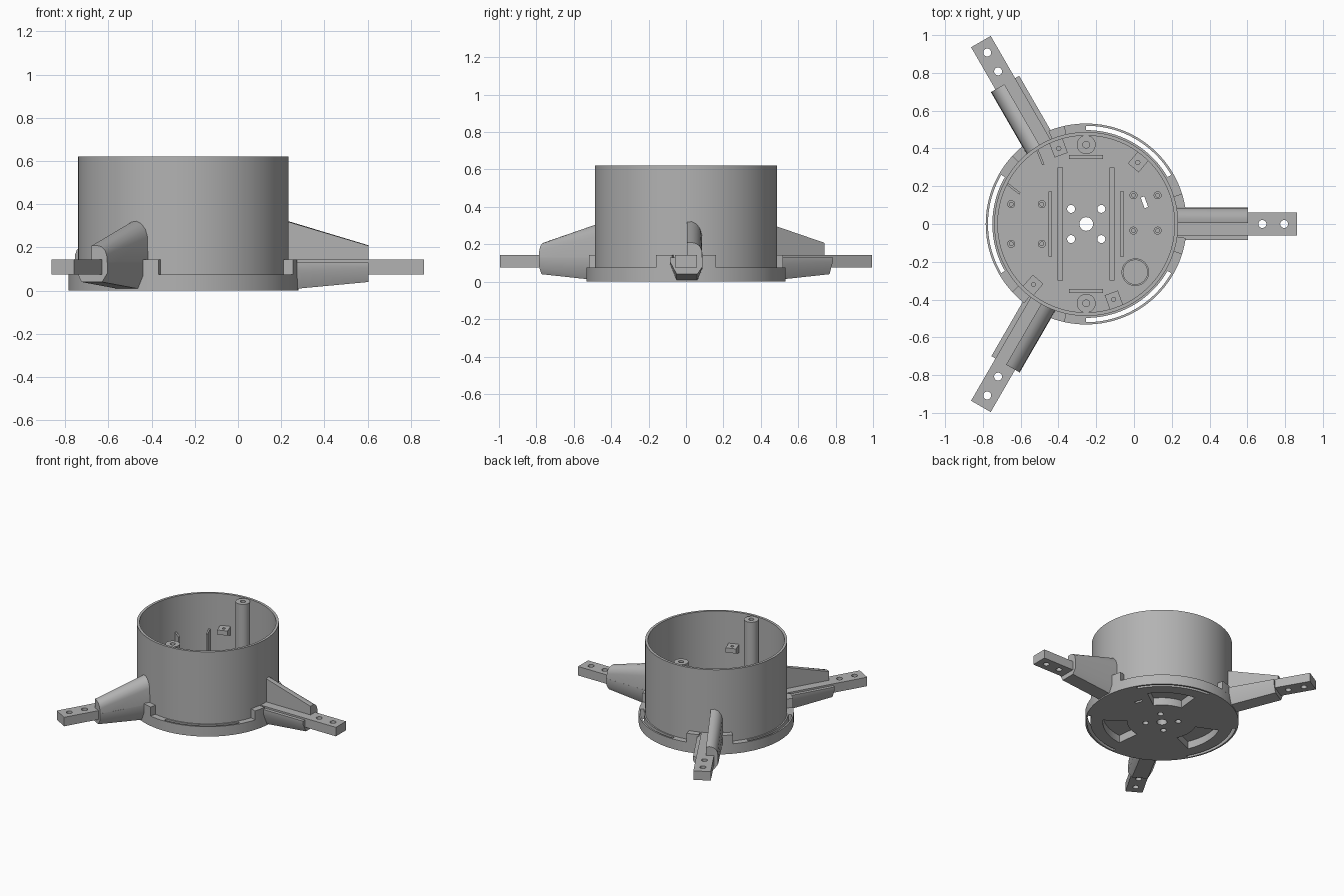
import bpy, bmesh
from math import sin, cos, pi, radians
from mathutils import Matrix, Vector

if "Cube" in bpy.data.objects:
    bpy.data.objects.remove(bpy.data.objects["Cube"], do_unlink=True)

grey = bpy.data.materials.new("plain grey")
grey.use_nodes = True
grey.diffuse_color = (0.45, 0.45, 0.45, 1)
grey.node_tree.nodes["Principled BSDF"].inputs["Base Color"].default_value = (0.45, 0.45, 0.45, 1)

HUB_X = -0.253
FLOOR = 0.075
BODY_R, RING_R = 0.487, 0.532
ARM_ANGLES = (0, 120, 240)


def loft(bm, loop_a, loop_b):
    """Solid between two closed loops of 3D points."""
    a = [bm.verts.new(p) for p in loop_a]
    b = [bm.verts.new(p) for p in loop_b]
    n = len(a)
    for i in range(n):
        bm.faces.new((a[i], a[(i + 1) % n], b[(i + 1) % n], b[i]))
    bm.faces.new(a[::-1])
    bm.faces.new(b)


def prism(bm, outline, z0, z1):
    loft(bm, [(x, y, z0) for x, y in outline], [(x, y, z1) for x, y in outline])


def circle(r, x=0, y=0, n=32):
    return [(x + r * cos(2 * pi * i / n), y + r * sin(2 * pi * i / n)) for i in range(n)]


def rect(x0, x1, y0, y1):
    return [(x0, y0), (x1, y0), (x1, y1), (x0, y1)]


def turned_rect(x, y, w, d, degrees):
    m = Matrix.Rotation(radians(degrees), 2)
    return [tuple(m @ Vector(p) + Vector((x, y))) for p in rect(-w / 2, w / 2, -d / 2, d / 2)]


def sector(r0, r1, a0, a1, n=24):
    angles = [radians(a0 + (a1 - a0) * i / n) for i in range(n + 1)]
    return ([(r1 * cos(a), r1 * sin(a)) for a in angles]
            + [(r0 * cos(a), r0 * sin(a)) for a in reversed(angles)])


def tube(bm, r0, r1, z0, z1, x=0, y=0, n=24):
    profile = ((r0, z0), (r1, z0), (r1, z1), (r0, z1))
    rings = [[bm.verts.new((x + r * cos(2 * pi * i / n), y + r * sin(2 * pi * i / n), z))
              for r, z in profile] for i in range(n)]
    for i in range(n):
        p, q = rings[i], rings[(i + 1) % n]
        for k in range(4):
            bm.faces.new((p[k], q[k], q[(k + 1) % 4], p[(k + 1) % 4]))


def make(name, bm, turn=0):
    bmesh.ops.recalc_face_normals(bm, faces=bm.faces[:])
    mesh = bpy.data.meshes.new(name)
    bm.to_mesh(mesh)
    bm.free()
    mesh.materials.append(grey)
    ob = bpy.data.objects.new(name, mesh)
    bpy.context.collection.objects.link(ob)
    ob.location.x = HUB_X
    ob.rotation_euler.z = radians(turn)
    return ob


def cut(ob, bm):
    """Subtract the solids in bm and bake the result."""
    cutter = make("cutter", bm, 0)
    cutter.rotation_euler = ob.rotation_euler
    cutter.hide_render = True
    mod = ob.modifiers.new("cut", 'BOOLEAN')
    mod.operation, mod.solver, mod.object = 'DIFFERENCE', 'EXACT', cutter
    bpy.context.view_layer.update()
    deps = bpy.context.evaluated_depsgraph_get()
    baked = bpy.data.meshes.new_from_object(ob.evaluated_get(deps))
    ob.modifiers.clear()
    ob.data = baked
    bpy.data.objects.remove(cutter, do_unlink=True)


def smooth(ob):
    bpy.ops.object.select_all(action='DESELECT')
    ob.select_set(True)
    bpy.context.view_layer.objects.active = ob
    bpy.ops.object.shade_smooth_by_angle(angle=radians(30))


# Base plate: edge slots, underside pockets, centre and cable holes
bm = bmesh.new()
prism(bm, circle(RING_R, n=128), 0, FLOOR)
base = make("base_plate", bm)
bm = bmesh.new()
for a in (60, 180, 300):
    prism(bm, sector(0.497, 0.52, a - 30, a + 30), -0.1, 0.2)
    prism(bm, sector(0.24, 0.41, a - 24, a + 24), -0.1, 0.058)
prism(bm, circle(0.036), -0.1, 0.2)
for sx in (-1, 1):
    for sy in (-1, 1):
        prism(bm, circle(0.021, sx * 0.08, sy * 0.08), -0.1, 0.2)
prism(bm, turned_rect(0.308, 0.115, 0.02, 0.06, 20), -0.1, 0.2)
cut(base, bm)
smooth(base)

# Cylindrical wall
bm = bmesh.new()
tube(bm, 0.468, BODY_R, FLOOR - 0.005, 0.62, n=128)
smooth(make("body_wall", bm))

# Tall screw posts
for sy, side in ((1, "back"), (-1, "front")):
    bm = bmesh.new()
    tube(bm, 0.018, 0.05, FLOOR, 0.615, 0, sy * 0.42, 32)
    smooth(make(side + "_screw_post", bm))

# Floor ribs
bm = bmesh.new()
for s in (-1, 1):
    prism(bm, rect(s * 0.137 - 0.014, s * 0.137 + 0.014, -0.3, 0.3), FLOOR, 0.17)
    prism(bm, rect(s * 0.19 - 0.01, s * 0.19 + 0.01, -0.172, 0.172), FLOOR, 0.28)
    prism(bm, rect(-0.09, 0.09, s * 0.355 - 0.01, s * 0.355 + 0.01), FLOOR, 0.17)
make("floor_ribs", bm)

# Board standoffs and round holder
bm = bmesh.new()
for x in (-0.397, -0.235):
    for y in (-0.105, 0.105):
        tube(bm, 0.01, 0.021, FLOOR, 0.12, x, y)
for x in (0.25, 0.378):
    for y in (-0.035, 0.152):
        tube(bm, 0.01, 0.021, FLOOR, 0.12, x, y)
tube(bm, 0.064, 0.073, FLOOR, 0.1, 0.26, -0.255, 40)
smooth(make("standoffs", bm))

# Thin fins on the inner wall
bm = bmesh.new()
for a in (154, 124.5):
    c, s = cos(radians(a)), sin(radians(a))
    prism(bm, turned_rect(0.43 * c, 0.43 * s, 0.09, 0.012, a - 12), FLOOR, 0.35)
make("wall_fins", bm)

# Wedge brackets on the inner wall, each with a screw hole
for i, a in enumerate((50, 110, 229, 290)):
    bm = bmesh.new()
    wedge = [(0.388, 0.345), (0.388, 0.38), (0.475, 0.38), (0.475, 0.31)]
    loft(bm, [(x, -0.037, z) for x, z in wedge], [(x, 0.037, z) for x, z in wedge])
    bracket = make(f"wall_bracket_{i + 1}", bm, a)
    bm = bmesh.new()
    prism(bm, circle(0.011, 0.425, 0, 16), 0.2, 0.5)
    cut(bracket, bm)

# Arms: drilled bar, lower fairing, tall rounded fin, curved collar blocks
fin = [(0.005, 0.1), (0.005, 0.322), (0.03, 0.325), (0.055, 0.312),
       (0.075, 0.285), (0.085, 0.25), (0.088, 0.1)]
fin_tip = [(0.005, 0.1), (0.005, 0.208), (0.03, 0.21), (0.055, 0.204),
           (0.075, 0.188), (0.085, 0.165), (0.088, 0.1)]
hull = [(-0.085, 0.13), (-0.085, 0.09), (-0.05, 0.004), (0.06, 0.004), (0.088, 0.07), (0.088, 0.13)]
hull_tip = [(-0.085, 0.13), (-0.085, 0.105), (-0.05, 0.04), (0.06, 0.04), (0.088, 0.08), (0.088, 0.13)]
for i, a in enumerate(ARM_ANGLES):
    bm = bmesh.new()
    prism(bm, rect(0.475, 1.115, -0.06, 0.06), FLOOR, 0.143)
    bar = make(f"arm_bar_{i + 1}", bm, a)
    bm = bmesh.new()
    for x in (0.933, 1.048):
        prism(bm, circle(0.021, x), 0, 0.3)
    cut(bar, bm)
    smooth(bar)

    for name, root, tip in (("fin", fin, fin_tip), ("fairing", hull, hull_tip)):
        bm = bmesh.new()
        loft(bm, [(0.474, y, z) for y, z in root], [(0.857, y, z) for y, z in tip])
        smooth(make(f"arm_{name}_{i + 1}", bm, a))

    bm = bmesh.new()
    for s in (-1, 1):
        prism(bm, sector(0.48, RING_R, s * 8, s * 17.5, 8), FLOOR - 0.005, 0.143)
    smooth(make(f"arm_collar_{i + 1}", bm, a))
